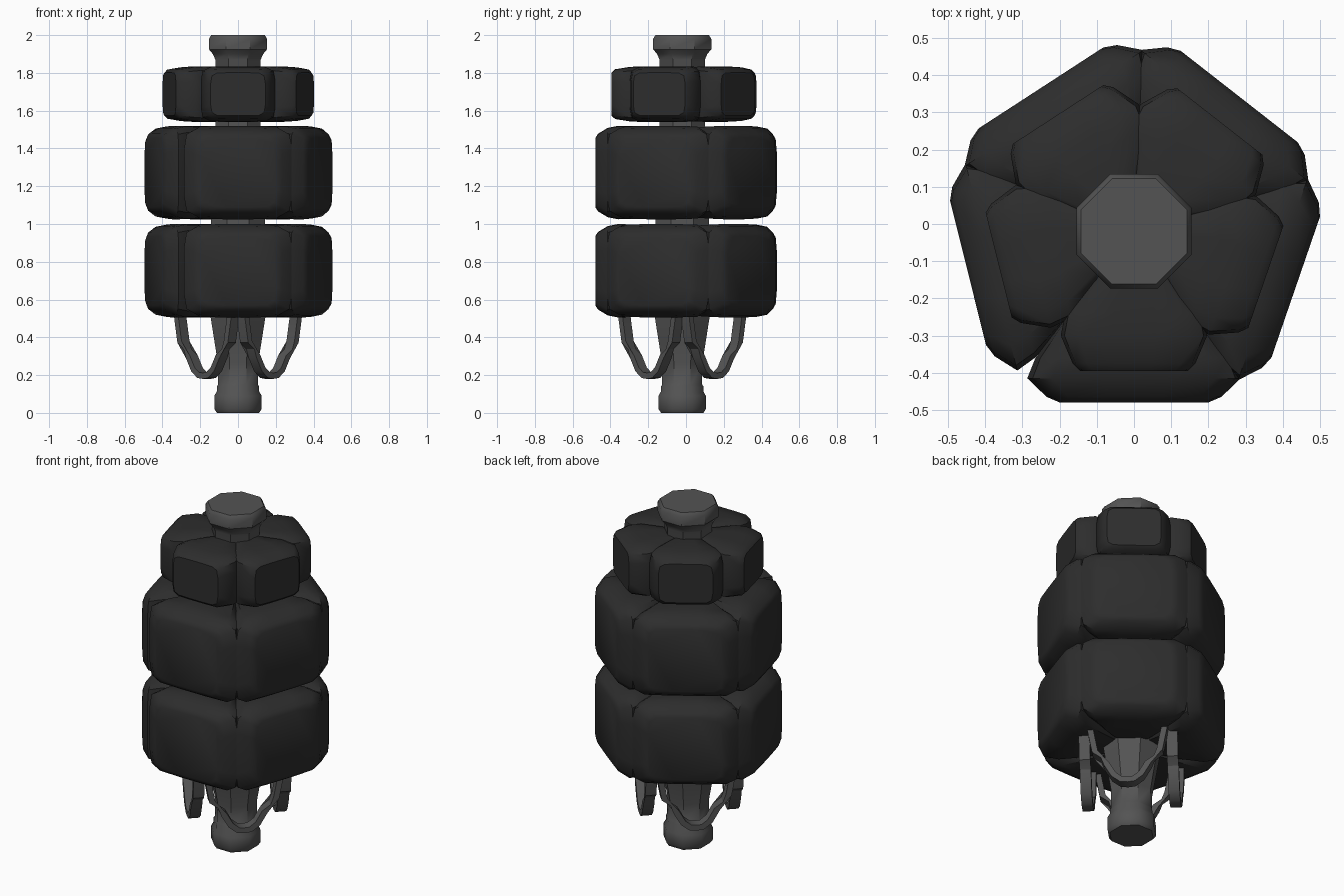
import bpy
import bmesh
from math import radians, cos, pi
from mathutils import Matrix, Vector

default = bpy.data.objects.get("Cube")
if default:
    bpy.data.objects.remove(default, do_unlink=True)

AXIS = Vector((0, -0.02, 0))  # the stem stands slightly towards the front


def material(name, value):
    mat = bpy.data.materials.new(name)
    mat.use_nodes = True
    colour = (value, value, value, 1)
    mat.diffuse_color = colour
    bsdf = mat.node_tree.nodes["Principled BSDF"]
    bsdf.inputs["Base Color"].default_value = colour
    bsdf.inputs["Roughness"].default_value = 0.8
    return mat


PAD = material("black padding", 0.026)
METAL = material("grey metal", 0.088)


def loft(name, rings, mat, angle, smooth_angle, closed=True):
    """Skin a list of equal-length point rings, then turn it about the axis."""
    bm = bmesh.new()
    loops = [[bm.verts.new(p) for p in ring] for ring in rings]
    for a, b in zip(loops, loops[1:]):
        for i in range(len(a)):
            j = (i + 1) % len(a)
            bm.faces.new((a[i], a[j], b[j], b[i]))
    if closed:
        bm.faces.new(loops[0])
        bm.faces.new(loops[-1])
    bmesh.ops.recalc_face_normals(bm, faces=bm.faces)
    bm.transform(Matrix.Translation(AXIS) @ Matrix.Rotation(angle, 4, "Z"))
    mesh = bpy.data.meshes.new(name)
    bm.to_mesh(mesh)
    bm.free()
    mesh.materials.append(mat)
    obj = bpy.data.objects.new(name, mesh)
    bpy.context.collection.objects.link(obj)
    bpy.ops.object.select_all(action="DESELECT")
    obj.select_set(True)
    bpy.context.view_layer.objects.active = obj
    bpy.ops.object.shade_smooth_by_angle(angle=radians(smooth_angle))
    return obj


# Stem: eight-sided turned profile (half width, height)
stem = [(0.112, 0), (0.125, 0.02), (0.125, 0.09), (0.112, 0.115), (0.112, 0.14),
        (0.106, 0.15), (0.106, 0.26), (0.125, 0.38), (0.147, 0.52), (0.142, 1.02),
        (0.12, 1.5), (0.12, 1.87), (0.133, 1.9), (0.154, 1.925), (0.154, 1.98),
        (0.142, 2.0)]


def octagon(half_width, z):
    r = half_width / cos(pi / 8)
    return [Matrix.Rotation(pi / 8 + i * pi / 4, 3, "Z") @ Vector((r, 0, z))
            for i in range(8)]


loft("stem", [octagon(w, z) for w, z in stem], METAL, 0, 40)


# Pads: rounded wedges lofted outward from the stem
quarter = [(1, 0.5), (0.95, 0.87), (0.76, 1), (0.3, 1.015)]
section = quarter + [(-x, z) for x, z in reversed(quarter)]
section += [(-x, -z) for x, z in section]


def pad_ring(name, bottom, top, layers):
    mid, half = (bottom + top) / 2, (top - bottom) / 2
    rings = [[(r, x * w, mid + z * h * half) for x, z in section]
             for r, w, h in layers]
    for i in range(5):
        loft(f"{name}_{i + 1}", rings, PAD, radians(-90 + 71 * i), 38)


# Layers are (distance out, half width, height factor)
large = [(0.08, 0.07, 0.9), (0.22, 0.18, 0.97), (0.34, 0.265, 0.985),
         (0.395, 0.287, 0.94), (0.445, 0.235, 0.82), (0.46, 0.2, 0.73)]
small = [(0.06, 0.06, 0.92), (0.13, 0.11, 0.97), (0.22, 0.185, 0.985),
         (0.28, 0.197, 0.96), (0.355, 0.165, 0.88), (0.375, 0.145, 0.76)]
pad_ring("lower_pad", 0.505, 1.0, large)
pad_ring("middle_pad", 1.025, 1.52, large)
pad_ring("upper_pad", 1.54, 1.835, small)


# Hanging loops: flat bands bent into a U, one on each diagonal
side = [(0.188, 0.6), (0.18, 0.5), (0.158, 0.38), (0.125, 0.29),
        (0.085, 0.22), (0.04, 0.185)]
path = side + [(0, 0.18)] + [(-t, z) for t, z in reversed(side)]
band = []
for i, (t, z) in enumerate(path):
    a = path[max(i - 1, 0)]
    b = path[min(i + 1, len(path) - 1)]
    tangent = Vector((b[0] - a[0], b[1] - a[1])).normalized()
    inner = Vector((t, z)) + 0.032 * Vector((tangent.y, -tangent.x)) * -1
    if inner.y < z - 0.01:
        inner = 2 * Vector((t, z)) - inner
    band.append([(0.205, t, z), (0.265, t, z),
                 (0.265, inner.x, inner.y), (0.205, inner.x, inner.y)])
for i in range(4):
    loft(f"hanging_loop_{i + 1}", band, METAL, radians(45 + 90 * i), 35)
